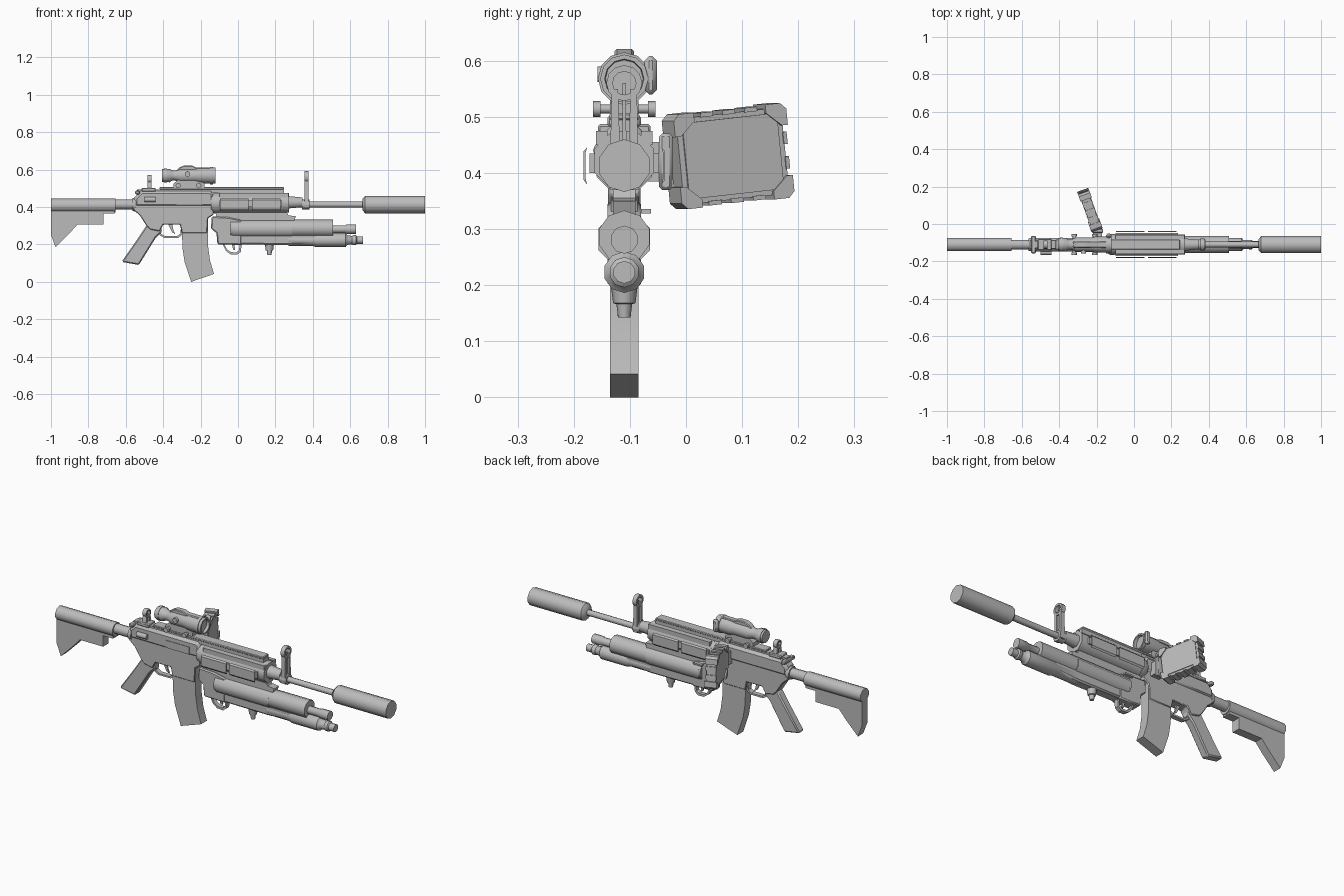
import bpy, bmesh, math
from mathutils import Matrix, Vector

CY = -0.11   # weapon centre plane
BORE = 0.413  # bore height
grey = bpy.data.materials.new("gunmetal grey")
grey.diffuse_color = (0.5, 0.5, 0.5, 1)


def finish(name, bm, matrix=None, bevel=0.0, angle=46):
    bmesh.ops.recalc_face_normals(bm, faces=bm.faces)
    if matrix:
        bm.transform(matrix)
    me = bpy.data.meshes.new(name)
    bm.to_mesh(me)
    bm.free()
    me.materials.append(grey)
    ob = bpy.data.objects.new(name, me)
    bpy.context.collection.objects.link(ob)
    if bevel:
        m = ob.modifiers.new("edge", 'BEVEL')
        m.width, m.segments, m.limit_method = bevel, 1, 'ANGLE'
        m.angle_limit = math.radians(50)
    bpy.ops.object.select_all(action='DESELECT')
    bpy.context.view_layer.objects.active = ob
    ob.select_set(True)
    bpy.ops.object.shade_smooth_by_angle(angle=math.radians(angle))
    return ob


def prism(name, pts, a, b, plane='xz', bevel=0.0, matrix=None):
    """Extrude a flat outline from a to b across its plane."""
    bm = bmesh.new()
    at = (lambda p, d: (p[0], d, p[1])) if plane == 'xz' else (lambda p, d: (d, p[0], p[1]))
    lo = [bm.verts.new(at(p, a)) for p in pts]
    hi = [bm.verts.new(at(p, b)) for p in pts]
    bm.faces.new(lo)
    bm.faces.new(hi)
    for i in range(len(pts)):
        j = (i + 1) % len(pts)
        bm.faces.new((lo[i], lo[j], hi[j], hi[i]))
    return finish(name, bm, matrix, bevel, 30)


def slab(name, pts, width, bevel=0.0):
    return prism(name, pts, CY - width / 2, CY + width / 2, bevel=bevel)


def box(name, x0, x1, y0, y1, z0, z1, bevel=0.0, matrix=None):
    return prism(name, [(x0, z0), (x1, z0), (x1, z1), (x0, z1)], y0, y1, bevel=bevel, matrix=matrix)


def tube(name, stations, z, y=CY, n=10, ring=False, matrix=None, sy=1.0, turn=0.0):
    """Rings of (x, radius) along x."""
    bm = bmesh.new()
    rows = []
    for x, r in stations:
        ang = [math.tau * (k + turn) / n for k in range(n)]
        rows.append([bm.verts.new((x, r * sy * math.sin(t), r * math.cos(t))) for t in ang])
    pairs = list(zip(rows, rows[1:])) + ([(rows[-1], rows[0])] if ring else [])
    for p, q in pairs:
        for k in range(n):
            m = (k + 1) % n
            bm.faces.new((p[k], p[m], q[m], q[k]))
    if not ring:
        bm.faces.new(rows[0])
        bm.faces.new(rows[-1])
    return finish(name, bm, matrix or Matrix.Translation((0, y, z)))


def cross_tube(name, x, z, y0, y1, r, n=10):
    return tube(name, [(y0, r), (y1, r)], 0, n=n,
                matrix=Matrix.Translation((x, 0, z)) @ Matrix.Rotation(math.pi / 2, 4, 'Z'))


def guard(name, path, width, k=0.8):
    """Open loop: outline followed by its shrunken copy."""
    mid = (Vector(path[0]) + Vector(path[-1])) / 2
    inner = [tuple(mid + (Vector(p) - mid) * k) for p in reversed(path)]
    slab(name, path + inner, width)


# Barrel and suppressor
tube("barrel", [(0.2, 0.016), (0.69, 0.016)], BORE, n=8)
tube("suppressor", [(0.665, 0.03), (0.68, 0.047), (1.0, 0.047)], BORE)
tube("gas_block", [(0.265, 0.036), (0.345, 0.028)], 0.425, n=8, turn=0.5)

# Stock
tube("stock_tube", [(-1.0, 0.037), (-0.655, 0.037)], 0.408)
tube("buffer_tube", [(-0.67, 0.027), (-0.54, 0.027)], BORE)
tube("buffer_collar", [(-0.565, 0.035), (-0.545, 0.037)], BORE)
slab("stock_body", [(-1, 0.40), (-0.66, 0.40), (-0.66, 0.365), (-0.72, 0.365), (-0.72, 0.305),
                    (-0.86, 0.305), (-0.90, 0.26), (-0.975, 0.185), (-1, 0.25)], 0.046)

# Receiver, grip and magazine
slab("lower_receiver", [(-0.56, 0.42), (-0.56, 0.385), (-0.525, 0.355), (-0.49, 0.30), (-0.47, 0.28),
                        (-0.42, 0.27), (-0.40, 0.305), (-0.31, 0.305), (-0.30, 0.26), (-0.165, 0.26),
                        (-0.16, 0.34), (-0.13, 0.36), (-0.13, 0.42)], 0.058, 0.004)
slab("upper_receiver", [(-0.555, 0.40), (-0.13, 0.40), (-0.13, 0.475), (-0.15, 0.485),
                        (-0.52, 0.485), (-0.555, 0.45)], 0.072, 0.014)
box("ejection_cover", -0.33, -0.19, CY - 0.039, CY - 0.03, 0.41, 0.45)
tube("forward_assist", [(-0.50, 0.014), (-0.44, 0.014)], 0.44, CY - 0.042, n=8)
box("charging_handle", -0.55, -0.525, CY - 0.047, CY + 0.047, 0.468, 0.487, 0.004)
box("charging_shaft", -0.54, -0.42, CY - 0.018, CY + 0.018, 0.475, 0.494)
slab("grip", [(-0.49, 0.30), (-0.54, 0.225), (-0.62, 0.11), (-0.615, 0.105), (-0.53, 0.09),
              (-0.44, 0.235), (-0.41, 0.265), (-0.41, 0.30)], 0.046, 0.008)
guard("trigger_guard", [(-0.425, 0.30), (-0.42, 0.25), (-0.395, 0.235), (-0.32, 0.235),
                        (-0.30, 0.25), (-0.295, 0.30)], 0.026, 0.86)
slab("trigger", [(-0.375, 0.31), (-0.352, 0.31), (-0.345, 0.275), (-0.335, 0.255), (-0.352, 0.265)], 0.01)
slab("magazine", [(-0.30, 0.30), (-0.297, 0.18), (-0.285, 0.105), (-0.25, 0.0), (-0.128, 0.042),
                  (-0.15, 0.115), (-0.16, 0.19), (-0.162, 0.34)], 0.051)

# Handguard with side rails and cover plates
tube("handguard_ring", [(-0.145, 0.045), (-0.125, 0.056), (-0.105, 0.056)], 0.42, n=12)
tube("handguard", [(-0.11, 0.057), (0.272, 0.057)], 0.422, n=8, turn=0.5)
for s in (-1, 1):
    box("side_rail", -0.10, 0.235, CY + s * 0.045, CY + s * 0.062, 0.40, 0.435)
    box("upper_side_rail", -0.10, 0.27, CY + s * 0.03, CY + s * 0.05, 0.45, 0.475)
    for x0 in (-0.095, 0.075):
        prism("cover_plate", [(CY + s * d, z) for d, z in
                              ((0.066, 0.379), (0.073, 0.388), (0.073, 0.438), (0.066, 0.446),
                               (0.069, 0.436), (0.069, 0.39))], x0, x0 + 0.152, 'yz')
box("top_rail", -0.44, 0.245, CY - 0.022, CY + 0.022, 0.475, 0.494)
box("top_rail_cap", -0.42, 0.245, CY - 0.027, CY + 0.027, 0.494, 0.506, 0.003)

# Front and rear sights
for nm, x0, x1, zb, zm, zt in (("front", 0.355, 0.378, 0.395, 0.55, 0.592), ("rear", -0.485, -0.462, 0.485, 0.54, 0.57)):
    r = 0.032 if nm == "front" else 0.022
    if nm == "front":
        tube("front_sight_clamp", [(x0 - 0.012, 0.028), (x1 + 0.005, 0.028)], BORE, n=8, turn=0.5)
    for s in (-1, 1):
        prism(nm + "_sight_leg", [(CY + s * d, z) for d, z in
              ((0.006, zb), (0.026, zb), (r * 0.7, zm), (r * 0.35, zm))], x0, x1, 'yz')
    prism(nm + "_sight_post", [(CY - 0.004, zb), (CY + 0.004, zb), (CY + 0.003, zt - r), (CY - 0.003, zt - r)],
          x0 + 0.006, x1 - 0.006, 'yz')
    tube(nm + "_sight_ring", [(x0, r), (x1, r), (x1, r * 0.65), (x0, r * 0.65)], zt - r, n=12, ring=True)
box("rear_sight_base", -0.515, -0.44, CY - 0.03, CY + 0.03, 0.482, 0.502, 0.004)

# Scope on its mount
tube("scope_tube", [(-0.405, 0.026), (-0.405, 0.034), (-0.365, 0.036), (-0.352, 0.027), (-0.335, 0.027),
                    (-0.31, 0.038), (-0.23, 0.038), (-0.205, 0.043), (-0.12, 0.043), (-0.12, 0.035),
                    (-0.14, 0.033)], 0.568, n=12)
tube("scope_eye_band", [(-0.395, 0.038), (-0.38, 0.038)], 0.568, n=12)
tube("scope_front_band", [(-0.15, 0.047), (-0.135, 0.047)], 0.568, n=12)
slab("scope_top_housing", [(-0.33, 0.59), (-0.315, 0.61), (-0.29, 0.621), (-0.245, 0.621), (-0.225, 0.612),
                           (-0.14, 0.612), (-0.14, 0.59)], 0.034, 0.004)
slab("scope_mount", [(-0.345, 0.503), (-0.18, 0.503), (-0.18, 0.525), (-0.205, 0.545), (-0.32, 0.545),
                     (-0.345, 0.525)], 0.05)
for x in (-0.32, -0.21):
    cross_tube("mount_bolt", x, 0.514, CY - 0.052, CY + 0.052, 0.008, 8)
    for s in (-1, 1):
        cross_tube("mount_knob", x, 0.514, CY + s * 0.042, CY + s * 0.056, 0.014, 8)
cross_tube("scope_turret", -0.27, 0.576, CY - 0.048, CY, 0.014)
box("scope_flip_cap", -0.15, -0.085 - 0.035, CY + 0.036, CY + 0.058, 0.54, 0.608, 0.008)

# Underbarrel launcher
tube("launcher_tube", [(-0.04, 0.047), (0.508, 0.047), (0.508, 0.036)], 0.286, n=10)
tube("launcher_sleeve", [(-0.03, 0.05), (0.29, 0.05)], 0.282, n=8, turn=0.5)
slab("launcher_rear", [(-0.14, 0.35), (-0.145, 0.285), (-0.115, 0.26), (-0.11, 0.20), (0.02, 0.197),
                       (0.02, 0.33), (-0.05, 0.345)], 0.06, 0.006)
slab("launcher_bracket", [(-0.12, 0.37), (-0.11, 0.325), (0.30, 0.325), (0.31, 0.35), (0.27, 0.355), (0.26, 0.375)], 0.04)
slab("launcher_lower_body", [(-0.1, 0.255), (-0.1, 0.20), (0.27, 0.197), (0.42, 0.205), (0.42, 0.255)], 0.056, 0.008)
tube("upper_nozzle", [(0.50, 0.021), (0.575, 0.021), (0.58, 0.025), (0.632, 0.025), (0.632, 0.016)], 0.281)
tube("lower_light", [(0.27, 0.031), (0.40, 0.031), (0.415, 0.037), (0.575, 0.037), (0.585, 0.026), (0.61, 0.022),
                     (0.615, 0.027), (0.63, 0.027), (0.635, 0.02), (0.667, 0.02)], 0.223)
guard("launcher_guard", [(-0.085, 0.205), (-0.065, 0.165), (-0.04, 0.147), (-0.005, 0.145), (0.015, 0.16), (0.02, 0.205)], 0.024)
slab("launcher_trigger", [(-0.035, 0.205), (-0.02, 0.205), (-0.015, 0.17), (-0.025, 0.17)], 0.01)
tube("under_stud", [(0, 0.024), (0.032, 0.02), (0.034, 0.014), (0.058, 0.011)], 0, n=8,
     matrix=Matrix.Translation((0.168, CY, 0.20)) @ Matrix.Rotation(math.pi / 2, 4, 'Y'))
box("launcher_latch", -0.05, 0.0, CY + 0.03, CY + 0.048, 0.328, 0.336)

# Side display on a hinge
M = (Matrix.Translation((-0.236, 0.075, 0.43)) @ Matrix.Rotation(math.radians(19.6), 4, 'Z')
     @ Matrix.Rotation(math.radians(6), 4, 'X'))


def chamfered(w, h, c):
    return [(-w, -h + c), (-w + c, -h), (w - c, -h), (w, -h + c), (w, h - c), (w - c, h), (-w + c, h), (-w, h - c)]


prism("display_body", chamfered(0.1, 0.077, 0.018), -0.024, 0.024, 'yz', matrix=M)
prism("display_screen", chamfered(0.09, 0.068, 0.018), 0.02, 0.028, 'yz', matrix=M)
for sy in (-1, 1):
    for sz in (-1, 1):
        prism("display_corner", [(sy * y, sz * z) for y, z in ((0.068, 0.085), (0.096, 0.085), (0.107, 0.074),
              (0.107, 0.045), (0.096, 0.045), (0.068, 0.07))], -0.032, 0.032, 'yz', matrix=M)
for k in (-0.042, 0.0, 0.042):
    for s in (-1, 1):
        box("display_grip", -0.027, 0.027, k - 0.012, k + 0.012, s * 0.079 - 0.004, s * 0.079 + 0.004, matrix=M)
for k in (-0.022, 0.022):
    box("display_edge_grip", -0.027, 0.027, 0.098, 0.105, k - 0.011, k + 0.011, matrix=M)
box("hinge_plate", -0.225, -0.165, -0.048, -0.024, 0.37, 0.47, 0.005)
box("hinge_arm", -0.22, -0.17, CY + 0.03, -0.04, 0.385, 0.455)
